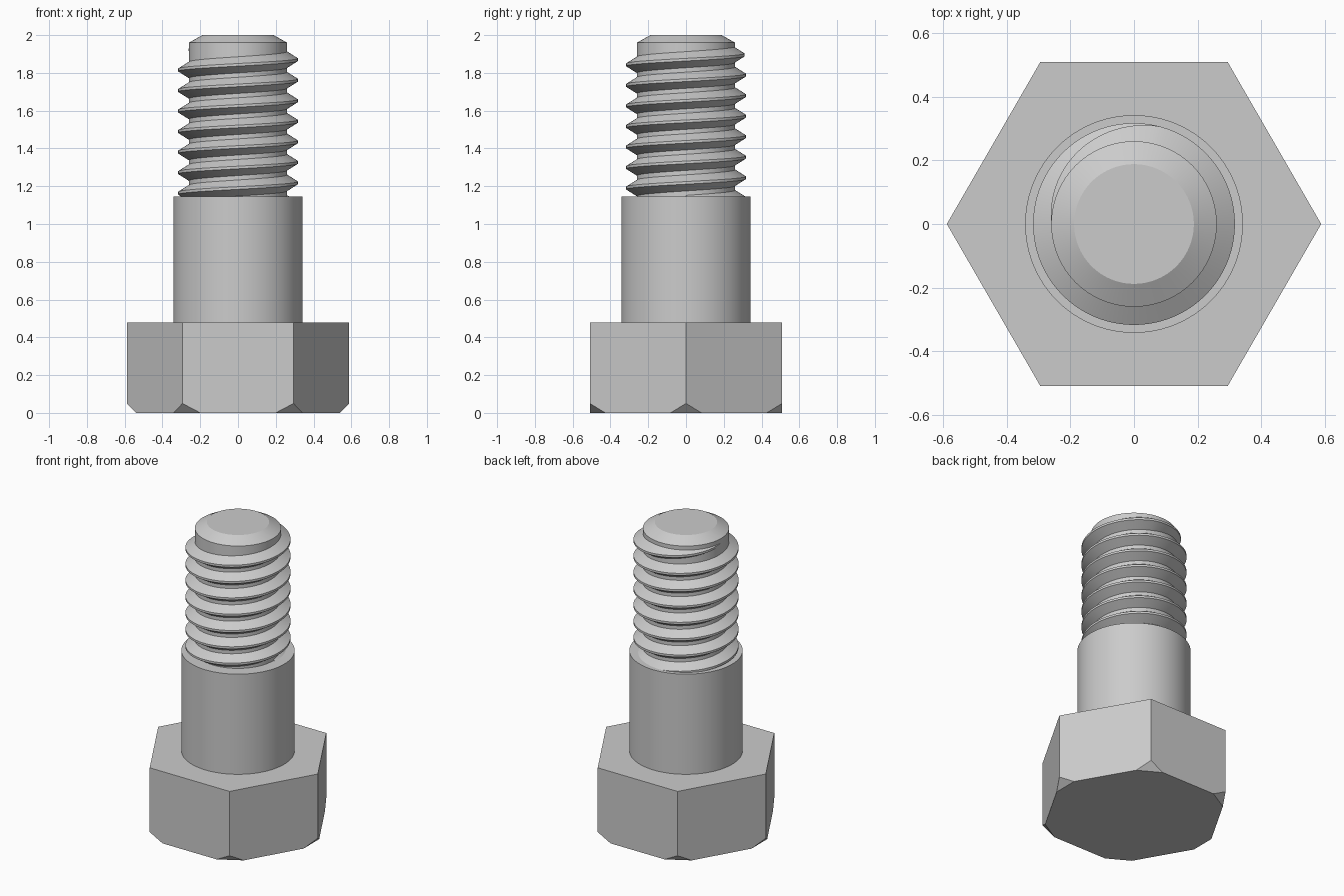
import bpy, bmesh, math
from mathutils import Vector

cube = bpy.data.objects.get("Cube")
if cube:
    bpy.data.objects.remove(cube, do_unlink=True)

steel = bpy.data.materials.new("plain steel grey")
steel.use_nodes = True
GREY = (0.6, 0.6, 0.6, 1)
steel.diffuse_color = GREY
steel.node_tree.nodes["Principled BSDF"].inputs["Base Color"].default_value = GREY

SEGMENTS = 96
HEAD_R, HEAD_TOP = 0.588, 0.478
SHANK_R, SHANK_TOP = 0.342, 1.145
CORE_R, CREST_R, PITCH = 0.26, 0.317, 0.1087


def finish(name, bm, smooth=True):
    bmesh.ops.recalc_face_normals(bm, faces=bm.faces)
    mesh = bpy.data.meshes.new(name)
    bm.to_mesh(mesh)
    bm.free()
    mesh.materials.append(steel)
    obj = bpy.data.objects.new(name, mesh)
    bpy.context.collection.objects.link(obj)
    if smooth:
        bpy.ops.object.select_all(action="DESELECT")
        obj.select_set(True)
        bpy.context.view_layer.objects.active = obj
        bpy.ops.object.shade_smooth_by_angle(angle=math.radians(25))
    return obj


def lathe(name, profile):
    """Turn (radius, height) points around the z axis and cap both ends."""
    bm = bmesh.new()
    rings = []
    for r, z in profile:
        angles = [math.tau * i / SEGMENTS for i in range(SEGMENTS)]
        rings.append([bm.verts.new((r * math.cos(a), r * math.sin(a), z)) for a in angles])
    for low, high in zip(rings, rings[1:]):
        for i in range(SEGMENTS):
            j = (i + 1) % SEGMENTS
            bm.faces.new((low[i], low[j], high[j], high[i]))
    bm.faces.new(rings[0])
    bm.faces.new(rings[-1])
    return finish(name, bm)


# Hexagonal head with its lower corners sliced off
bm = bmesh.new()
corners = [Vector((math.cos(i * math.pi / 3), math.sin(i * math.pi / 3), 0)) for i in range(6)]
base = bm.faces.new([bm.verts.new(c * HEAD_R) for c in corners])
extruded = bmesh.ops.extrude_face_region(bm, geom=[base], use_keep_orig=True)["geom"]
bmesh.ops.translate(bm, vec=(0, 0, HEAD_TOP),
                    verts=[g for g in extruded if isinstance(g, bmesh.types.BMVert)])
bmesh.ops.recalc_face_normals(bm, faces=bm.faces)
for c in corners:
    cut = bmesh.ops.bisect_plane(
        bm, geom=bm.verts[:] + bm.edges[:] + bm.faces[:],
        plane_co=c * HEAD_R + Vector((0, 0, 0.05)),
        plane_no=c * 0.05 - Vector((0, 0, 0.0475)), clear_outer=True)
    edges = [g for g in cut["geom_cut"] if isinstance(g, bmesh.types.BMEdge)]
    bmesh.ops.contextual_create(bm, geom=edges)
finish("hex_head", bm, smooth=False)

# Plain shoulder and the chamfered threaded core
lathe("shoulder", [(SHANK_R, HEAD_TOP), (SHANK_R, SHANK_TOP)])
lathe("thread_core", [(CORE_R, SHANK_TOP), (CORE_R, 1.96), (0.188, 2.0)])

# Right-handed helical ridge that sinks into the core at its upper end
START_Z, TURNS, FADE = 1.109, 7.5, 0.29
SINK, CREST_HALF, ROOT_HALF = 0.01, 0.007, 0.049
bm = bmesh.new()
sections = []
for i in range(int(TURNS * SEGMENTS) + 1):
    turn = i / SEGMENTS
    a = turn * math.tau
    z = START_Z + PITCH * turn
    drop = (CREST_R - CORE_R + 0.001) * max(0, 1 - (TURNS - turn) / FADE)
    section = [(CORE_R - SINK, -ROOT_HALF), (CREST_R, -CREST_HALF),
               (CREST_R, CREST_HALF), (CORE_R - SINK, ROOT_HALF)]
    sections.append([bm.verts.new(((r - drop) * math.cos(a), (r - drop) * math.sin(a), z + h))
                     for r, h in section])
for near, far in zip(sections, sections[1:]):
    for k in range(4):
        m = (k + 1) % 4
        bm.faces.new((near[k], near[m], far[m], far[k]))
bm.faces.new(sections[0])
bm.faces.new(sections[-1])
finish("thread_ridge", bm)
